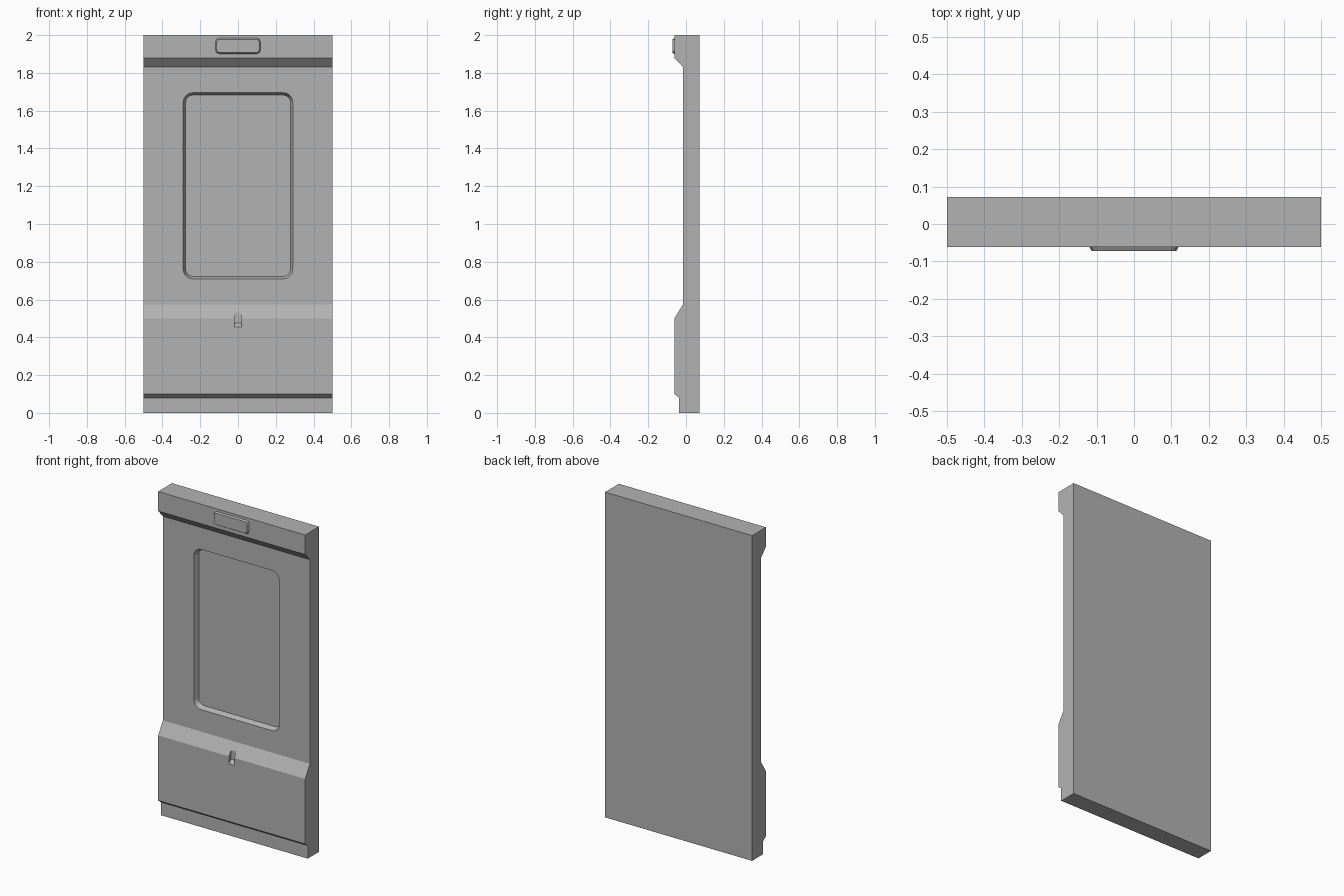
import bpy, bmesh, math
from mathutils import Vector

old = bpy.data.objects.get("Cube")
if old:
    bpy.data.objects.remove(old, do_unlink=True)

GREY = (0.45, 0.45, 0.45, 1)
grey = bpy.data.materials.new("plain grey")
grey.use_nodes = True
grey.diffuse_color = GREY
grey.node_tree.nodes["Principled BSDF"].inputs["Base Color"].default_value = GREY


def loft(name, first, second):
    """Solid between two matching outlines."""
    bm = bmesh.new()
    a = [bm.verts.new(p) for p in first]
    b = [bm.verts.new(p) for p in second]
    bm.faces.new(a)
    bm.faces.new(b)
    for i in range(len(a)):
        j = (i + 1) % len(a)
        bm.faces.new((a[i], a[j], b[j], b[i]))
    bmesh.ops.recalc_face_normals(bm, faces=bm.faces)
    mesh = bpy.data.meshes.new(name)
    bm.to_mesh(mesh)
    bm.free()
    mesh.materials.append(grey)
    ob = bpy.data.objects.new(name, mesh)
    bpy.context.collection.objects.link(ob)
    return ob


def side_profile(name, points, half_width):
    return loft(name, [(-half_width, y, z) for y, z in points],
                [(half_width, y, z) for y, z in points])


def rounded(half_w, low, high, radius, y, steps):
    """Rounded rectangle outline in the plane at depth y."""
    out = []
    corners = [(1, high), (-1, high), (-1, low), (1, low)]
    for k, (sx, z) in enumerate(corners):
        cx = sx * (half_w - radius)
        cz = z - radius if z == high else z + radius
        for s in range(steps + 1):
            t = math.pi / 2 * (k + s / steps)
            out.append(Vector((cx + radius * math.cos(t), y, cz + radius * math.sin(t))))
    return out


def cut(target, cutter):
    cutter.hide_render = True
    mod = target.modifiers.new("cut", 'BOOLEAN')
    mod.operation = 'DIFFERENCE'
    mod.solver = 'EXACT'
    mod.object = cutter
    bpy.context.view_layer.objects.active = target
    bpy.ops.object.modifier_apply(modifier=mod.name)
    bpy.data.objects.remove(cutter, do_unlink=True)


# Panel with header, lower ledge and toe step
BACK, FRONT, MID, TOE = 0.072, -0.062, -0.015, -0.036
panel = side_profile("wall_panel", [
    (BACK, 0), (TOE, 0), (TOE, 0.08), (FRONT, 0.1), (FRONT, 0.5), (MID, 0.575),
    (MID, 1.83), (FRONT, 1.88), (FRONT, 2), (BACK, 2)], 0.5)

# Recessed field with tapered rim; the cutter continues the taper past the face
DEPTH, TAPER = 0.03, 0.013
cut(panel, loft("recess_cutter",
                rounded(0.29 + TAPER, 0.71 - TAPER, 1.695 + TAPER, 0.05 + TAPER, MID - DEPTH, 6),
                rounded(0.29 - TAPER, 0.71 + TAPER, 1.695 - TAPER, 0.05 - TAPER, MID + DEPTH, 6)))

# Small notch in the ledge
cut(panel, side_profile("notch_cutter", [
    (-0.082, 0.435), (-0.042, 0.475), (-0.042, 0.56), (-0.082, 0.56)], 0.018))

# Raised plate on the header
loft("header_plate",
     rounded(0.12, 1.9, 1.985, 0.02, FRONT + 0.002, 2),
     rounded(0.113, 1.907, 1.978, 0.016, -0.072, 2))
